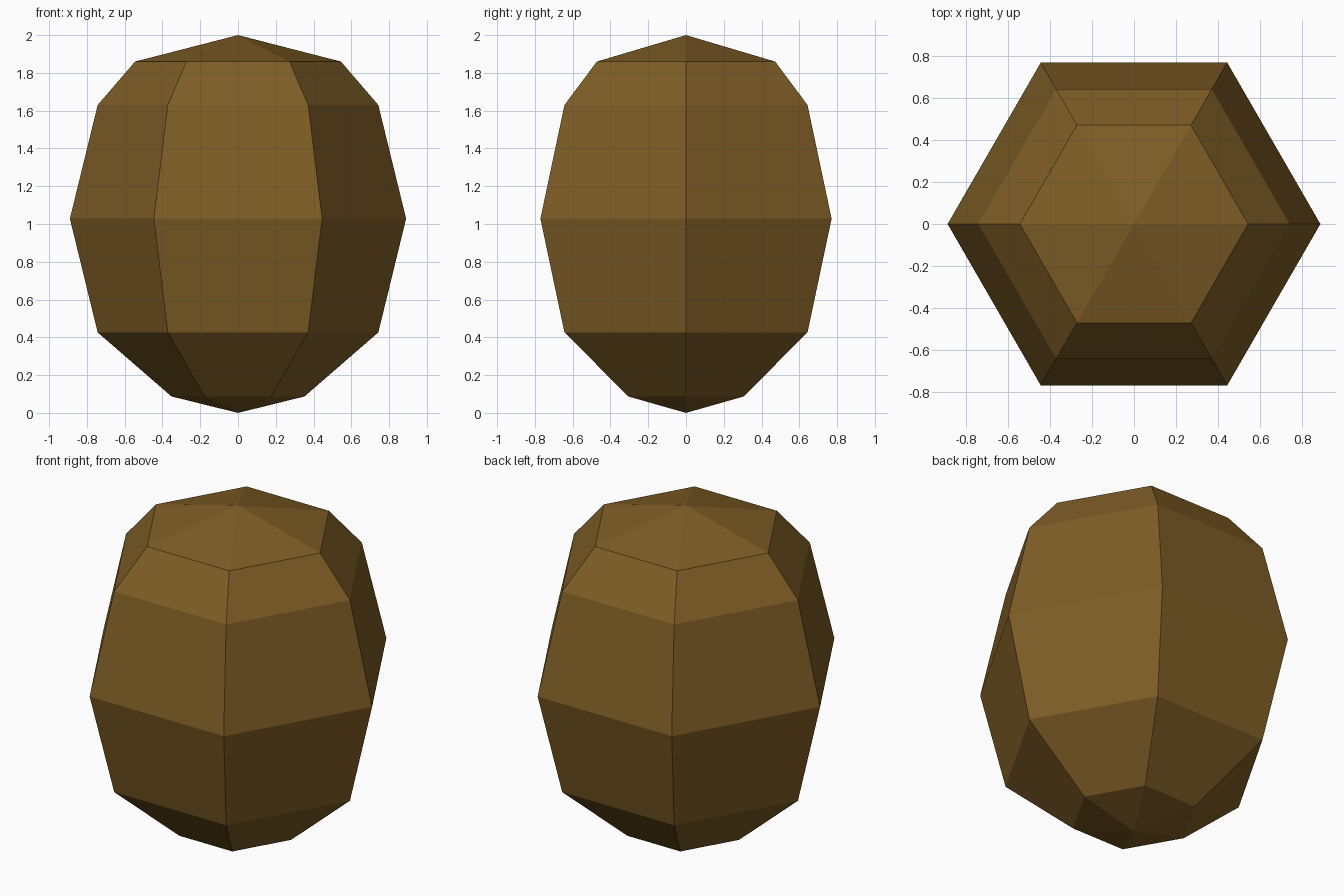
import bpy, bmesh, math

if "Cube" in bpy.data.objects:
    bpy.data.objects.remove(bpy.data.objects["Cube"])

SIDES = 6
# (radius, height) of each ring between the two poles
PROFILE = [(0.352, 0.087), (0.743, 0.426), (0.89, 1.028), (0.743, 1.63), (0.545, 1.86)]

bm = bmesh.new()
rings = [[bm.verts.new((r * math.cos(i * math.tau / SIDES), r * math.sin(i * math.tau / SIDES), z))
          for i in range(SIDES)] for r, z in PROFILE]
bottom = bm.verts.new((0, 0, 0))
top = bm.verts.new((0, 0, 2))

for i in range(SIDES):
    j = (i + 1) % SIDES
    # pointed ends
    bm.faces.new((bottom, rings[0][j], rings[0][i]))
    bm.faces.new((top, rings[-1][i], rings[-1][j]))
    # side panels
    for lo, hi in zip(rings, rings[1:]):
        bm.faces.new((lo[i], lo[j], hi[j], hi[i]))

mesh = bpy.data.meshes.new("faceted_body")
bm.to_mesh(mesh)
bm.free()

mat = bpy.data.materials.new("golden brown")
mat.diffuse_color = (0.21, 0.11, 0.019, 1)
mat.use_nodes = True
mat.node_tree.nodes["Principled BSDF"].inputs["Base Color"].default_value = mat.diffuse_color
mesh.materials.append(mat)
body = bpy.data.objects.new("faceted_body", mesh)
bpy.context.collection.objects.link(body)
